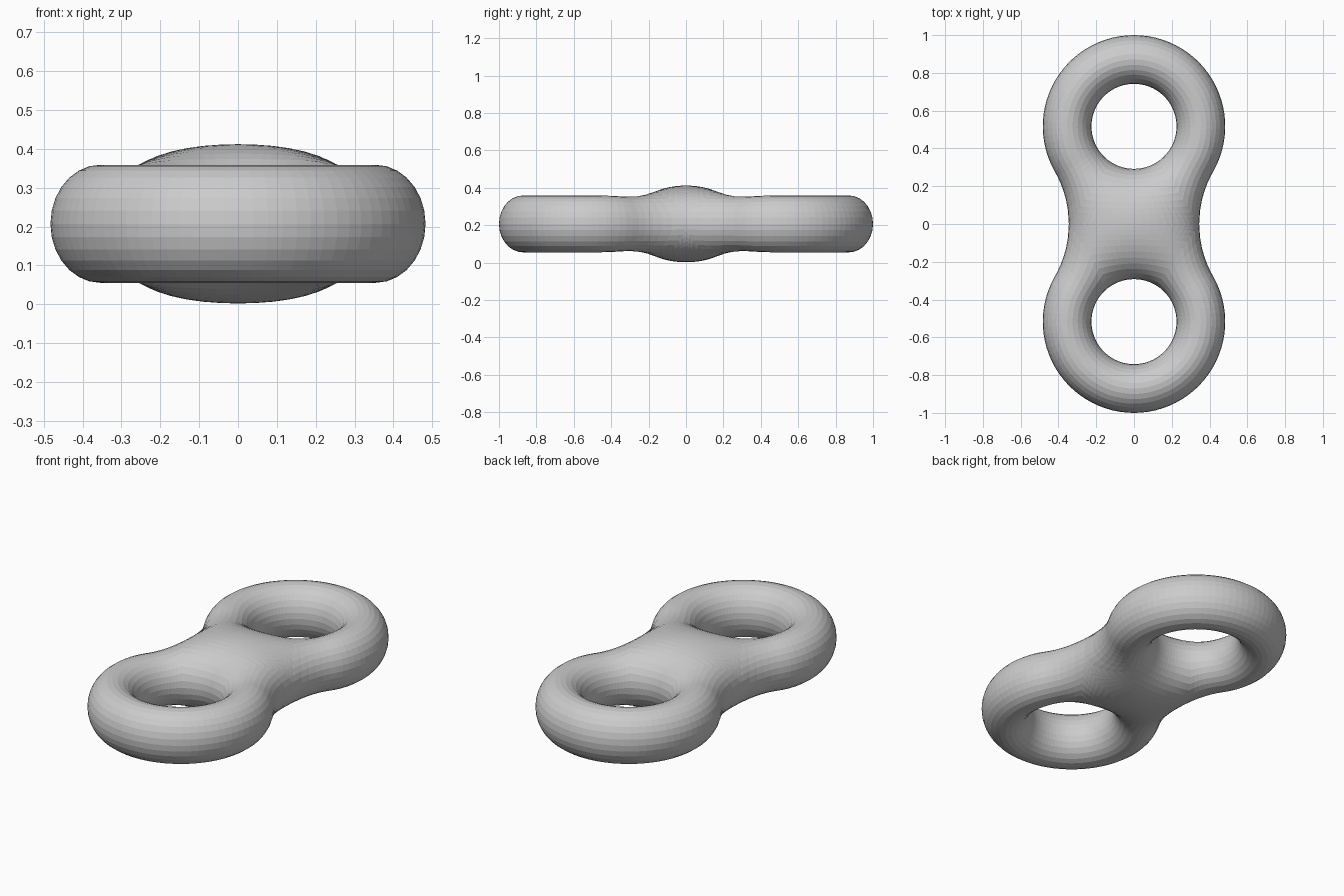
import bpy, bmesh
from math import sin, cos, pi, atan2, sqrt, hypot

if "Cube" in bpy.data.objects:
    bpy.data.objects.remove(bpy.data.objects["Cube"])

# main sizes: ring centre, outer and hole radius, waist half width, half heights
C, R, H, W = 0.517, 0.483, 0.225, 0.345
RING_H, MID_H, ZC = 0.152, 0.205, 0.207
# concave waist arc tangent to the ring outline, centred at (XC, 0)
RHO = (W * W + C * C - R * R) / (2 * (R - W))
XC = W + RHO
TANGENT, CORNER = atan2(XC, C), atan2(W, C)
M = 14            # steps across each ring, top or bottom


def outer_radius(a):
    """Distance from the ring centre to the outline (a = 0 points to the waist)."""
    if a >= TANGENT:
        return R
    b = XC * sin(a) + C * cos(a)
    return b - sqrt(max(0, b * b - (XC * XC + C * C - RHO * RHO)))


def half_height(x, y, a):
    """Half thickness: elliptical ring tube blended into the domed bridge."""
    h1 = hypot(x, y - C) - H
    h2 = hypot(x, y + C) - H
    right = hypot(XC - x, y) - RHO if a < TANGENT else R - h1 - H
    left = hypot(XC + x, y) - RHO
    ring = h1 * right * (2 * RING_H / (R - H)) ** 2
    bridge = h1 * h2 / (h1 + h2) * left * right / (left + right)
    bridge *= MID_H ** 2 / ((C - H) / 2 * W / 2)
    s = min(1, max(0, (1.5 - a) / (1.5 - CORNER)))
    s = s * s * (3 - 2 * s)
    return sqrt(max(0, ring + (bridge - ring) * s))


# rays from the ring centre: first to the mirror line, then to the outline
NB, NO = 12, 32
angles = [atan2(W * sin(pi / 2 * i / NB), C) for i in range(NB)]
angles += [CORNER + (pi - CORNER) * i / NO for i in range(NO + 1)]

bm = bmesh.new()
for side in (1, -1):
    grid = []
    for i, a in enumerate(angles):
        end = C / cos(a) if i < NB else outer_radius(a)
        row = []
        for j in range(M + 1):
            r = H + (end - H) * (1 - cos(pi * j / M)) / 2
            x, y = r * sin(a), C - r * cos(a)
            rim = j == 0 or (j == M and i >= NB)
            z = 0 if rim else half_height(x, y, a)
            row.append(bm.verts.new((x, y, ZC + side * z)))
        grid.append(row)
    for p, q in zip(grid, grid[1:]):
        for j in range(M):
            f = [p[j], p[j + 1], q[j + 1], q[j]]
            bm.faces.new(f if side > 0 else f[::-1])
bmesh.ops.remove_doubles(bm, verts=bm.verts, dist=1e-5)

# quarter shell mirrored to the full double ring
mesh = bpy.data.meshes.new("double_ring")
bm.to_mesh(mesh)
bm.free()
obj = bpy.data.objects.new("double_ring", mesh)
bpy.context.collection.objects.link(obj)
mirror = obj.modifiers.new("mirror", 'MIRROR')
mirror.use_axis = (True, True, False)
mirror.merge_threshold = 1e-4
